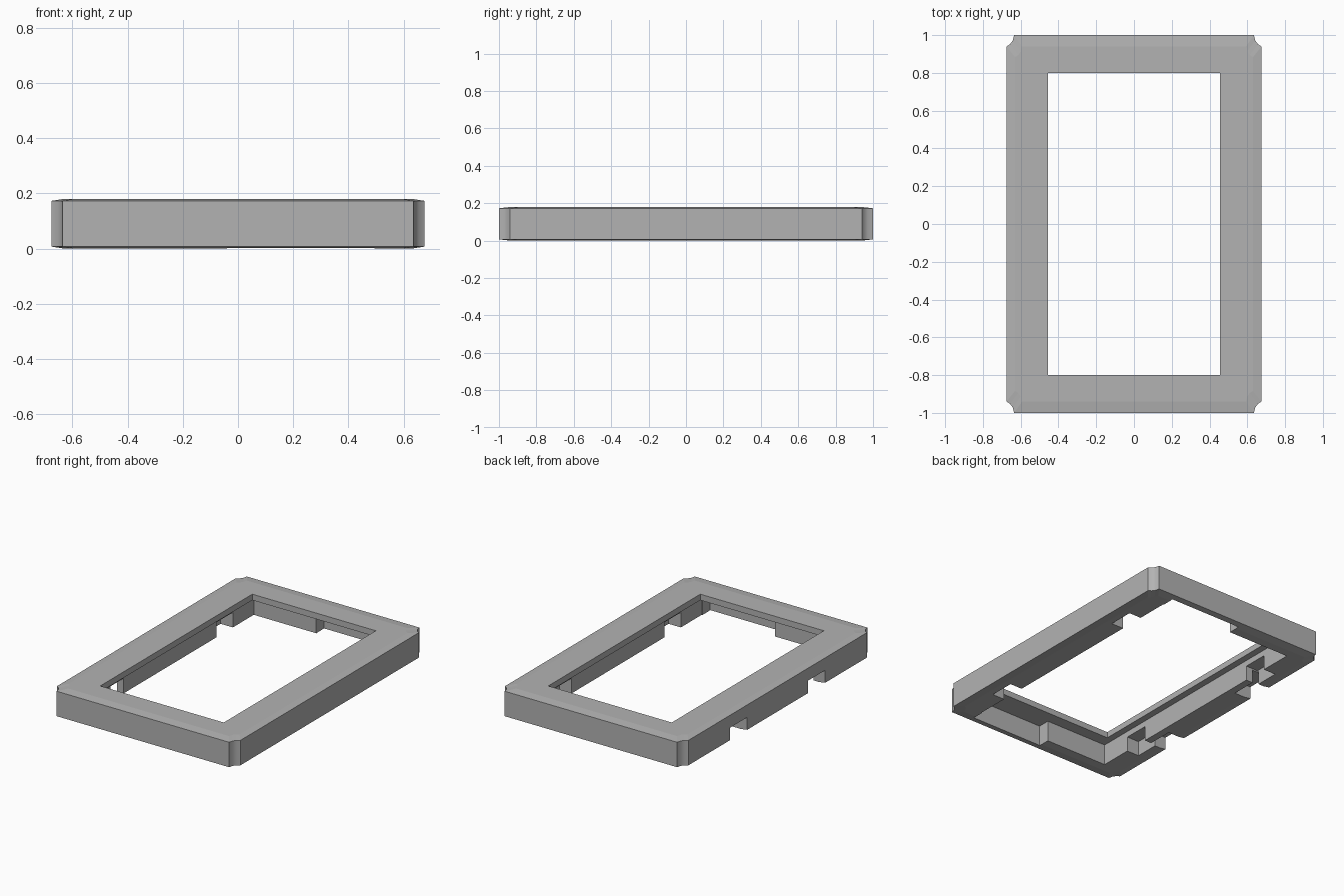
import bpy
import bmesh

# Remove the default cube only
if "Cube" in bpy.data.objects:
    bpy.data.objects.remove(bpy.data.objects["Cube"], do_unlink=True)

HALF_X, HALF_Y, HEIGHT = 0.675, 1.0, 0.18
EDGE = 0.007               # drop of the shallow bevel at the rim
CEILING = 0.14             # underside of the top plate

grey = bpy.data.materials.new("plain grey")
grey.use_nodes = True
grey.diffuse_color = (0.45, 0.45, 0.45, 1)
grey.node_tree.nodes["Principled BSDF"].inputs["Base Color"].default_value = grey.diffuse_color


def add_object(name, bm):
    bmesh.ops.recalc_face_normals(bm, faces=bm.faces)
    mesh = bpy.data.meshes.new(name)
    bm.to_mesh(mesh)
    bm.free()
    obj = bpy.data.objects.new(name, mesh)
    bpy.context.collection.objects.link(obj)
    mesh.materials.append(grey)
    return obj


def outline():
    # Rectangle with a scooped notch at each corner, anticlockwise
    scoop = [(HALF_X, 0.94), (0.656, 0.952), (0.642, 0.972), (0.635, HALF_Y)]
    flip = scoop[::-1]
    return (scoop + [(-x, y) for x, y in flip]
            + [(-x, -y) for x, y in scoop] + [(x, -y) for x, y in flip])


# Solid slab with shallow bevels round the top and bottom
bm = bmesh.new()
inset = (0.63 / HALF_X, 0.94)
layers = [(0, inset), (EDGE, (1, 1)), (HEIGHT - EDGE, (1, 1)), (HEIGHT, inset)]
rings = [[bm.verts.new((x * s[0], y * s[1], z)) for x, y in outline()]
         for z, s in layers]
count = len(rings[0])
for low, high in zip(rings, rings[1:]):
    for i in range(count):
        j = (i + 1) % count
        bm.faces.new((low[i], low[j], high[j], high[i]))
bm.faces.new(rings[0][::-1])
bm.faces.new(rings[-1])
frame = add_object("bezel_frame", bm)


def cut(x0, x1, y0, y1, top, bottom=-0.1):
    # Subtract one box from the frame
    cutter_bm = bmesh.new()
    bmesh.ops.create_cube(cutter_bm, size=1)
    for v in cutter_bm.verts:
        v.co = (x1 if v.co.x > 0 else x0,
                y1 if v.co.y > 0 else y0,
                top if v.co.z > 0 else bottom)
    cutter = add_object("cutter", cutter_bm)
    cutter.hide_render = True
    mod = frame.modifiers.new("cut", "BOOLEAN")
    mod.operation = "DIFFERENCE"
    mod.solver = "EXACT"
    mod.object = cutter
    bpy.context.view_layer.objects.active = frame
    bpy.ops.object.modifier_apply(modifier=mod.name)
    bpy.data.objects.remove(cutter, do_unlink=True)


# Window opening and the wider cavity behind it
cut(-0.455, 0.455, -0.8, 0.8, 0.3)
cut(-0.5, 0.5, -0.88, 0.88, CEILING)

# Thinned end walls
cut(-0.04, 0.495, -0.96, 0.96, CEILING)

# Clip pockets inside both long walls, cable notches outside one of them
for side in (-1, 1):
    y0, y1 = sorted((side * 0.49, side * 0.66))
    cut(-0.59, 0.59, y0, y1, 0.1)
    y0, y1 = sorted((side * 0.32, side * 0.50))
    cut(-0.8, -0.55, y0, y1, 0.09)

# Smooth the scooped corners, keep all other edges sharp
frame.select_set(True)
bpy.context.view_layer.objects.active = frame
bpy.ops.object.shade_smooth_by_angle(angle=0.5)
for poly in frame.data.polygons:
    if abs(poly.normal.z) > 0.05 or max(abs(poly.normal.x), abs(poly.normal.y)) > 0.99:
        poly.use_smooth = False
